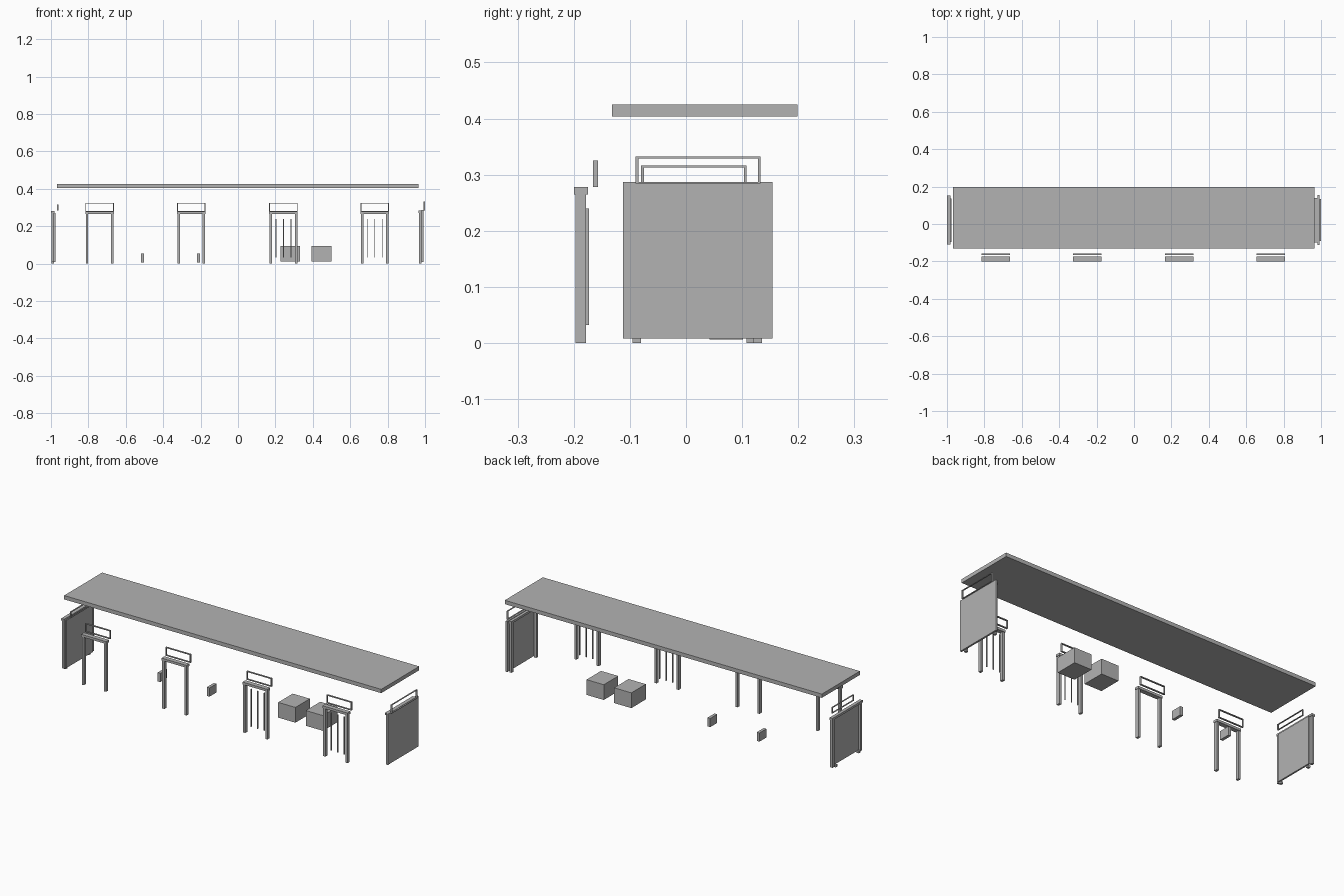
import bpy, bmesh

grey = bpy.data.materials.new("plain grey")
grey.diffuse_color = (0.45, 0.45, 0.45, 1)


def boxes(name, items):
    """One object from boxes given as (x0, x1, y0, y1, z0, z1)."""
    bm = bmesh.new()
    for x0, x1, y0, y1, z0, z1 in items:
        vs = bmesh.ops.create_cube(bm, size=1)["verts"]
        for v in vs:
            v.co = (x1 if v.co.x > 0 else x0,
                    y1 if v.co.y > 0 else y0,
                    z1 if v.co.z > 0 else z0)
    me = bpy.data.meshes.new(name)
    bm.to_mesh(me)
    bm.free()
    me.materials.append(grey)
    ob = bpy.data.objects.new(name, me)
    bpy.context.collection.objects.link(ob)
    return ob


def ring(a0, a1, z0, z1, d0, d1, upright, bar, along_x):
    """Rectangular ring of four bars, running along x or along y."""
    parts = [(a0, a0 + upright, z0, z1), (a1 - upright, a1, z0, z1),
             (a0 + upright, a1 - upright, z0, z0 + bar),
             (a0 + upright, a1 - upright, z1 - bar, z1)]
    if along_x:
        return [(a, b, d0, d1, c, d) for a, b, c, d in parts]
    return [(d0, d1, a, b, c, d) for a, b, c, d in parts]


# Flat roof slab
boxes("roof", [(-0.967, 0.965, -0.132, 0.199, 0.404, 0.425)])

# Four front door frames with a loose rail ring; the right two carry bars
for i, c in enumerate((-0.74, -0.25, 0.243, 0.731)):
    l, r = c - 0.076, c + 0.076
    boxes(f"door_frame_{i}", [
        (l + 0.002, l + 0.015, -0.197, -0.178, 0, 0.265),
        (r - 0.015, r - 0.002, -0.197, -0.178, 0, 0.265),
        (l, r, -0.2, -0.175, 0.265, 0.278)])
    boxes(f"door_rail_{i}", ring(l, r, 0.278, 0.325, -0.166, -0.157, 0.004, 0.004, True))
    if i > 1:
        boxes(f"door_bars_{i}", [(c + o - 0.002, c + o + 0.002, -0.178, -0.173, 0.032, 0.24)
                                 for o in (-0.04, 0, 0.04)])

# Right end: posts and header, outer plate, rail
boxes("right_end_frame", [
    (0.968, 0.982, -0.095, -0.08, 0, 0.272),
    (0.968, 0.982, 0.12, 0.135, 0, 0.272),
    (0.966, 0.984, -0.1, 0.14, 0.272, 0.284)])
boxes("right_end_plate", [(0.981, 0.991, -0.112, 0.154, 0.008, 0.287)])
boxes("right_end_rail", ring(-0.09, 0.133, 0.284, 0.332, 0.993, 1.0, 0.005, 0.003, False))

# Left end: posts and header, inner plate, rail
boxes("left_end_frame", [
    (-0.998, -0.984, -0.108, -0.092, 0.008, 0.27),
    (-0.998, -0.984, 0.134, 0.15, 0.008, 0.27),
    (-1.0, -0.982, -0.11, 0.153, 0.27, 0.282)])
boxes("left_end_feet", [(-0.998, -0.984, -0.095, -0.08, 0, 0.012),
                        (-0.998, -0.984, 0.108, 0.122, 0, 0.012)])
boxes("left_end_plate", [(-0.986, -0.977, -0.095, 0.135, 0.01, 0.272)])
boxes("left_end_rail", ring(-0.08, 0.108, 0.283, 0.316, -0.968, -0.961, 0.005, 0.003, False))

# Two crates and two small upright plates on the floor
for i, x in enumerate((0.226, 0.394)):
    boxes(f"crate_{i}", [(x, x + 0.105, 0.027, 0.153, 0.011, 0.095)])
for i, x in enumerate((-0.519, -0.219)):
    boxes(f"small_plate_{i}", [(x, x + 0.016, 0.042, 0.102, 0.006, 0.054)])
